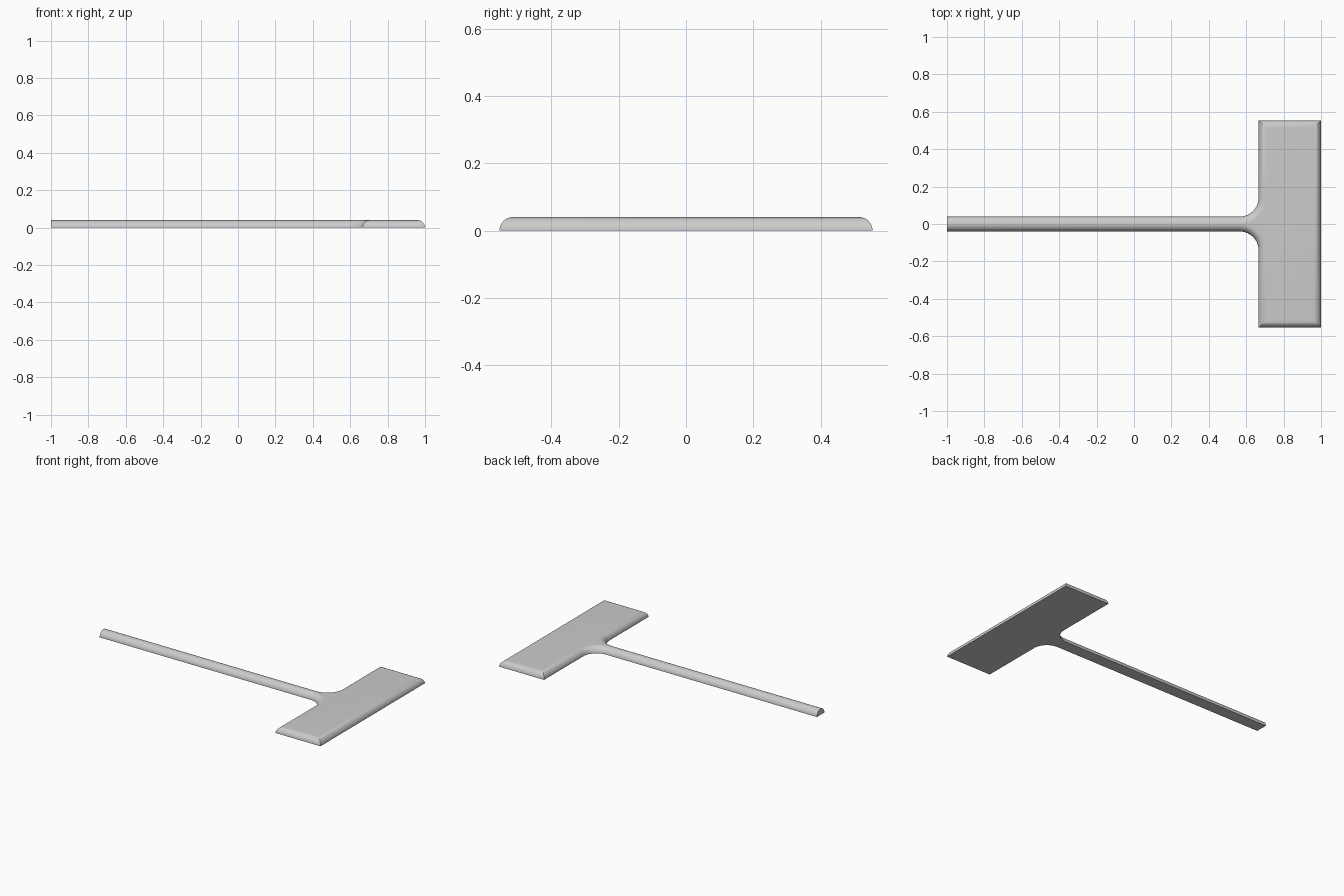
import bpy, bmesh, math

cube = bpy.data.objects.get("Cube")
if cube:
    bpy.data.objects.remove(cube, do_unlink=True)

R = 0.04                 # rounding radius, also the height and handle half width
HEAD_X, HEAD_Y = 0.666, 0.554
FILLET = 0.1
ARC_STEPS, ROUND_STEPS = 14, 12

mat = bpy.data.materials.new("light grey")
mat.use_nodes = True
grey = (0.6, 0.6, 0.6, 1)
mat.diffuse_color = grey
mat.node_tree.nodes["Principled BSDF"].inputs["Base Color"].default_value = grey


def outline(d):
    """T-shaped outline moved inward by d, with filleted inner corners."""
    cx, cy, r = HEAD_X - FILLET, R + FILLET, FILLET + d
    half = [(-1, R - d)]
    for i in range(ARC_STEPS + 1):
        a = math.pi / 2 * i / ARC_STEPS
        half.append((cx + r * math.sin(a), cy - r * math.cos(a)))
    half += [(HEAD_X + d, HEAD_Y - d), (1 - d, HEAD_Y - d)]
    return half + [(x, -y) for x, y in reversed(half)]


# Stack of outlines following a quarter-round edge
bm = bmesh.new()
rings = []
for k in range(ROUND_STEPS + 1):
    a = math.pi / 2 * k / ROUND_STEPS
    z = R * math.sin(a)
    rings.append([bm.verts.new((x, y, z)) for x, y in outline(R * (1 - math.cos(a)))])

n = len(rings[0])
for low, high in zip(rings, rings[1:]):
    for i in range(n):
        j = (i + 1) % n
        bm.faces.new((low[i], low[j], high[j], high[i]))

# Flat underside, and flat top over the head only
bm.faces.new(rings[0])
bm.faces.new(rings[-1][1:-1])
bmesh.ops.remove_doubles(bm, verts=bm.verts, dist=1e-5)
bmesh.ops.recalc_face_normals(bm, faces=bm.faces)

mesh = bpy.data.meshes.new("head_and_handle")
bm.to_mesh(mesh)
bm.free()
mesh.materials.append(mat)
obj = bpy.data.objects.new("head_and_handle", mesh)
bpy.context.collection.objects.link(obj)

bpy.ops.object.select_all(action="DESELECT")
obj.select_set(True)
bpy.context.view_layer.objects.active = obj
bpy.ops.object.shade_smooth_by_angle(angle=math.radians(30))
